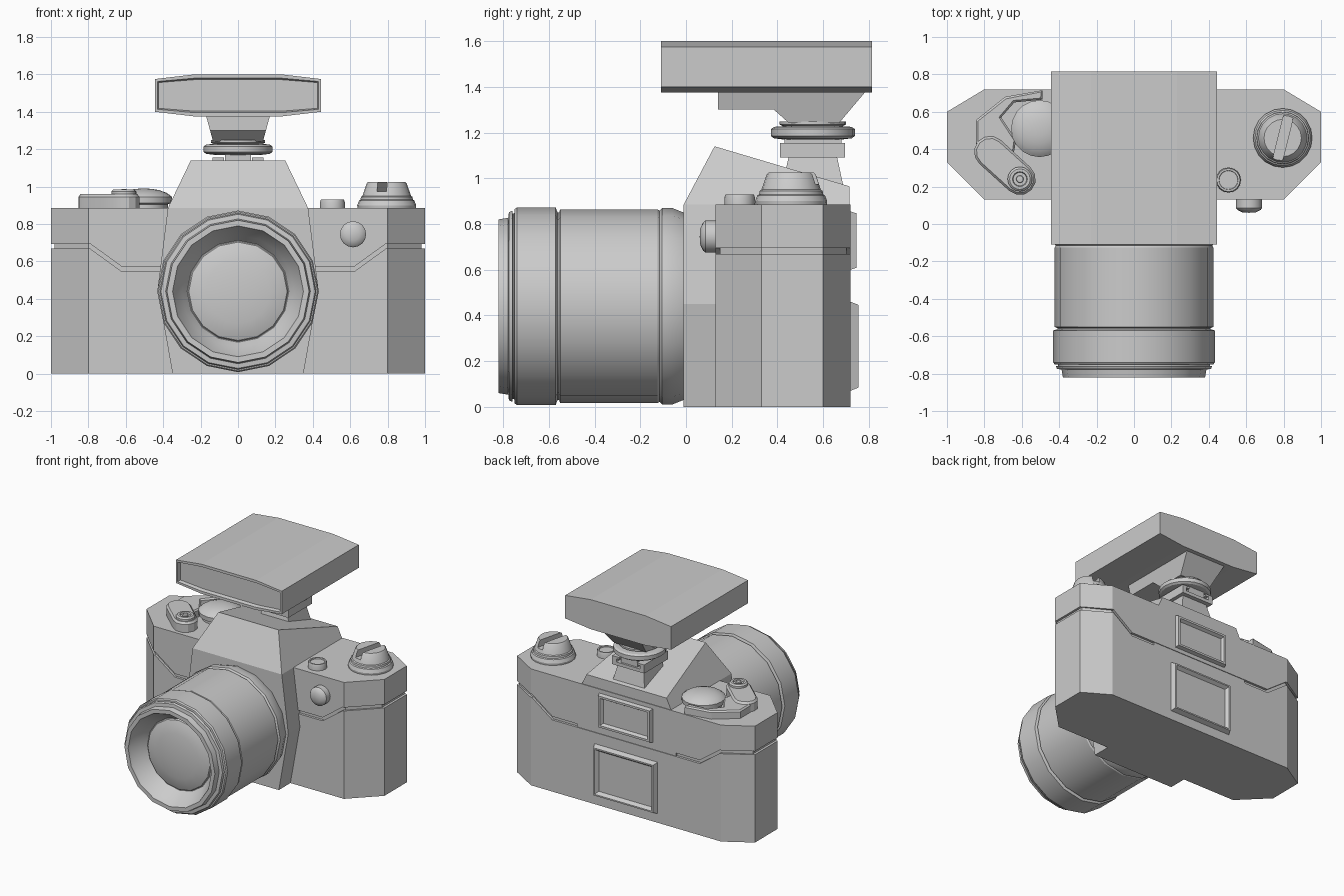
import bpy, bmesh
from math import sin, cos, pi, atan2, radians
from mathutils import Vector, Matrix

if "Cube" in bpy.data.objects:
    bpy.data.objects.remove(bpy.data.objects["Cube"])


def finish(name, bm, smooth=False):
    bmesh.ops.recalc_face_normals(bm, faces=bm.faces)
    me = bpy.data.meshes.new(name)
    bm.to_mesh(me)
    bm.free()
    ob = bpy.data.objects.new(name, me)
    bpy.context.collection.objects.link(ob)
    if smooth:
        activate(ob)
        bpy.ops.object.shade_smooth_by_angle(angle=radians(28))
    return ob


def activate(ob):
    bpy.ops.object.select_all(action='DESELECT')
    ob.select_set(True)
    bpy.context.view_layer.objects.active = ob


def prism(name, pts, axis, lo, hi, insets=(), facing=None, smooth=False):
    """Extrude a 2D outline along an axis; optionally inset the face that looks along `facing`."""
    def place(p, h):
        return {'x': (h, p[0], p[1]), 'y': (p[0], h, p[1]), 'z': (p[0], p[1], h)}[axis]
    bm = bmesh.new()
    a = [bm.verts.new(place(p, lo)) for p in pts]
    b = [bm.verts.new(place(p, hi)) for p in pts]
    bm.faces.new(a)
    bm.faces.new(b)
    for i in range(len(pts)):
        j = (i + 1) % len(pts)
        bm.faces.new((a[i], a[j], b[j], b[i]))
    bmesh.ops.recalc_face_normals(bm, faces=bm.faces)
    if insets:
        f = max(bm.faces, key=lambda f: f.normal.dot(Vector(facing)))
        for thick, depth in insets:
            bmesh.ops.inset_individual(bm, faces=[f], thickness=thick, depth=depth)
    return finish(name, bm, smooth)


def boolean(ob, cutter, op):
    m = ob.modifiers.new('cut', 'BOOLEAN')
    m.operation, m.object, m.solver = op, cutter, 'EXACT'
    activate(ob)
    bpy.ops.object.modifier_apply(modifier=m.name)
    bpy.data.objects.remove(cutter)
    return ob


def lathe(name, prof, loc, n=16, forward=False, phase=0.0, smooth=True):
    """Spin (radius, height) points; forward=True points the axis at -y."""
    bm = bmesh.new()
    rings = []
    for r, h in prof:
        if r == 0:
            rings.append([bm.verts.new((0, 0, h))])
        else:
            rings.append([bm.verts.new((r * cos(phase + 2 * pi * i / n),
                                        r * sin(phase + 2 * pi * i / n), h)) for i in range(n)])
    for a, b in zip(rings, rings[1:]):
        for i in range(n):
            j = (i + 1) % n
            bm.faces.new((a[i], a[j], b[0]) if len(b) == 1 else (a[i], a[j], b[j], b[i]))
    for ring in (rings[0], rings[-1]):
        if len(ring) > 1:
            bm.faces.new(ring)
    if forward:
        bm.transform(Matrix.Rotation(pi / 2, 4, 'X'))
    bm.transform(Matrix.Translation(loc))
    return finish(name, bm, smooth)


def mirror(half):
    """Complete a right-half outline across x = 0."""
    return half + [(-x, z) for x, z in reversed(half)]


def rect(x0, x1, z0, z1):
    return [(x0, z0), (x1, z0), (x1, z1), (x0, z1)]


def plan(d):
    return mirror([(.8, .13 + d), (1 - d, .33), (1 - d, .6), (.8, .72 - d)])


# Body: lower shell, top cover and the sunken seam between them
def seam(dz):
    return [(1.1, .68 + dz), (.79, .68 + dz), (.62, .557 + dz)]


boolean(prism('lower_body', plan(0), 'z', 0, 1),
        prism('tool', mirror([(1.1, -.1)] + seam(-.012)), 'y', -1, 1), 'INTERSECT')
boolean(prism('top_cover', plan(0), 'z', .3, .885),
        prism('tool', mirror([(1.1, 1)] + seam(.014)), 'y', -1, 1), 'INTERSECT')
prism('seam_core', plan(.018), 'z', .05, .86)

# Viewfinder hump running the full height of the front
boolean(prism('viewfinder_hump', mirror([(.35, 0), (.43, .45), (.375, .885), (.25, 1.145)]), 'y', -.2, 1),
        prism('tool', [(-.01, -.1), (-.01, .885), (.125, 1.14), (.715, .965), (.715, -.1)],
              'x', -1, 1), 'INTERSECT')

# Lens barrel, hollow at the front, with domed glass
lathe('lens_barrel', [(.40, -.02), (.41, .01), (.43, .06), (.43, .105), (.418, .115), (.424, .125),
                      (.424, .55), (.41, .556), (.41, .562), (.432, .57), (.432, .74), (.425, .75),
                      (.405, .752), (.405, .758), (.418, .76), (.412, .775), (.387, .778),
                      (.38, .82), (.35, .82), (.342, .80), (.30, .74), (.272, .70)],
      (0, 0, .44), forward=True)
lathe('lens_glass', [(.275, .69)] + [(.275 * cos(a), .695 + .05 * sin(a))
                                     for a in (0.3, .6, .9, 1.2, 1.4)] + [(0, .745)],
      (0, 0, .44), forward=True)

# Accessory shoe on the sloped roof
lathe('shoe_pedestal', [(.20, .93), (.148, 1.10)], (0, .555, 0), n=4, phase=pi / 4, smooth=False)
prism('shoe_plate', rect(-.135, .135, .412, .695), 'z', 1.09, 1.115)
for s in (-1, 1):
    prism('shoe_rail', rect(s * .10, s * .135, .412, .695), 'z', 1.11, 1.155)
    prism('shoe_rail_lip', rect(s * .075, s * .135, .412, .695), 'z', 1.14, 1.155)
prism('flash_foot', rect(-.07, .07, .43, .68), 'z', 1.11, 1.18)

# Flash unit: locking wheel, neck and head
lathe('flash_wheel', [(.13, 1.17), (.17, 1.175), (.184, 1.185), (.184, 1.215), (.17, 1.225),
                      (.13, 1.228), (.145, 1.235), (.145, 1.248)], (0, .555, 0), n=20)
boolean(prism('flash_neck', [(.14, 1.39), (.14, 1.30), (.385, 1.30), (.45, 1.242), (.67, 1.242),
                             (.795, 1.39)], 'x', -.4, .4),
        prism('tool', mirror([(.122, 1.2), (.182, 1.42)]), 'y', -.5, 1.5), 'INTERSECT')
prism('flash_head', mirror([(.23, 1.375), (.445, 1.40), (.445, 1.575), (.23, 1.6)]), 'y', -.11, .815,
      insets=[(.02, 0), (.008, -.025)], facing=(0, -1, 0))

# Rewind knob with a slanted slot
knob = lathe('rewind_knob', [(.155, .875), (.158, .90), (.148, .925), (.14, .93), (.138, .945),
                             (.13, .95), (.108, 1.015), (.10, 1.025)], (.795, .46, 0), n=20)
slot = prism('tool', rect(-.026, .026, -.3, .3), 'z', .975, 1.2)
slot.location = (.797, .46, 0)
slot.rotation_euler = (0, 0, radians(-14))
bpy.context.view_layer.update()
boolean(knob, slot, 'DIFFERENCE')

# Small buttons on the right side
lathe('top_button', [(.067, .875), (.067, .915), (.062, .93), (.052, .93), (.05, .922)],
      (.505, .235, 0))
lathe('front_button', [(.07, -.14), (.07, -.085), (.062, -.075), (.035, -.062), (0, -.06)],
      (.615, 0, .745), forward=True)

# Film advance: release plate, shutter button, lever arm and domed dial
a, b, r = Vector((-.77, .385)), Vector((-.61, .24)), .085
ang = atan2(b.y - a.y, b.x - a.x)


def capsule(r):
    return [(c.x + r * cos(ang + t + k * pi / 6), c.y + r * sin(ang + t + k * pi / 6))
            for c, t in ((b, -pi / 2), (a, pi / 2)) for k in range(7)]


prism('release_plate', capsule(.085), 'z', .875, .945, insets=[(.012, .015)],
      facing=(0, 0, 1), smooth=True)
lathe('shutter_button', [(.066, .95), (.066, .975), (.055, .985), (.04, .985), (.036, .972),
                         (.02, .972), (.018, .985), (0, .988)], (-.61, .24, 0))
prism('advance_lever', [(-.845, .43), (-.845, .555), (-.69, .68), (-.49, .715), (-.49, .665),
                        (-.64, .65), (-.71, .57), (-.63, .45), (-.66, .28)], 'z', .875, .935,
      insets=[(.012, .01)], facing=(0, 0, 1))
lathe('advance_dial', [(.13, .875), (.13, .905), (.15, .912), (.152, .945), (.14, .955),
                       (.12, .968), (.08, .982), (.04, .988), (0, .99)], (-.505, .51, 0), n=20)

# Eyepiece and back window: raised chamfered frames with sunken panes
prism('eyepiece', rect(-.225, .225, .60, .855), 'y', .70, .72,
      insets=[(.012, .027), (.022, 0), (.018, -.022)], facing=(0, 1, 0))
prism('back_window', rect(-.265, .265, .07, .46), 'y', .70, .72,
      insets=[(.02, .035), (.015, 0), (.025, -.025)], facing=(0, 1, 0))
